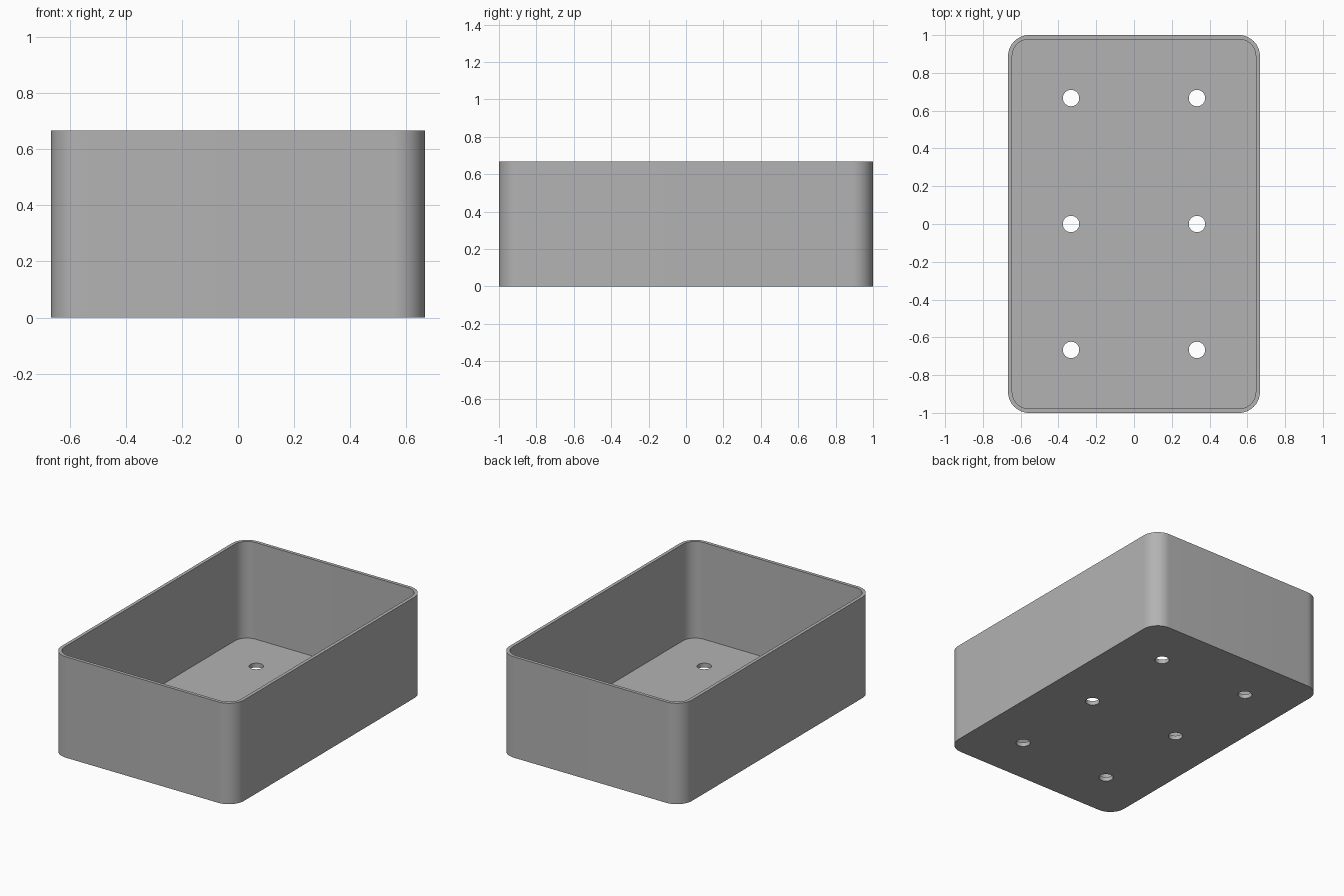
import bpy, bmesh, math

if "Cube" in bpy.data.objects:
    bpy.data.objects.remove(bpy.data.objects["Cube"], do_unlink=True)

WIDTH, LENGTH, HEIGHT = 4 / 3, 2.0, 2 / 3
WALL, FLOOR, RADIUS, HOLE_R = 0.022, 0.028, 0.111, 0.0435

grey = bpy.data.materials.new("Plain Grey")
grey.use_nodes = True
colour = (0.45, 0.45, 0.45, 1)
grey.diffuse_color = colour
grey.node_tree.nodes["Principled BSDF"].inputs["Base Color"].default_value = colour


def prism(name, outline, z0, z1):
    """Solid made by extruding a flat outline from z0 to z1."""
    bm = bmesh.new()
    base = bm.faces.new([bm.verts.new((x, y, z0)) for x, y in outline])
    top = bmesh.ops.extrude_face_region(bm, geom=[base])["geom"]
    verts = [v for v in top if isinstance(v, bmesh.types.BMVert)]
    bmesh.ops.translate(bm, verts=verts, vec=(0, 0, z1 - z0))
    bmesh.ops.recalc_face_normals(bm, faces=bm.faces)
    mesh = bpy.data.meshes.new(name)
    bm.to_mesh(mesh)
    bm.free()
    mesh.materials.append(grey)
    obj = bpy.data.objects.new(name, mesh)
    bpy.context.collection.objects.link(obj)
    return obj


def rounded_rect(w, l, r, steps=16):
    points = []
    for corner, (sx, sy) in enumerate([(1, 1), (-1, 1), (-1, -1), (1, -1)]):
        for i in range(steps + 1):
            a = (corner + i / steps) * math.pi / 2
            points.append((sx * (w / 2 - r) + r * math.cos(a),
                           sy * (l / 2 - r) + r * math.sin(a)))
    return points


def circle(cx, cy, r, steps=48):
    return [(cx + r * math.cos(math.tau * i / steps),
             cy + r * math.sin(math.tau * i / steps)) for i in range(steps)]


# Outer body of the planter box
box = prism("planter_box", rounded_rect(WIDTH, LENGTH, RADIUS), 0, HEIGHT)

# Hollow interior and six drainage holes
cutters = [prism("interior_cutter",
                 rounded_rect(WIDTH - 2 * WALL, LENGTH - 2 * WALL, RADIUS - WALL),
                 FLOOR, HEIGHT + 0.1)]
for x in (-1 / 3, 1 / 3):
    for y in (-2 / 3, 0, 2 / 3):
        cutters.append(prism("drain_hole_cutter", circle(x, y, HOLE_R), -0.1, 0.1))

bpy.ops.object.select_all(action="DESELECT")
bpy.context.view_layer.objects.active = box
box.select_set(True)
for cutter in cutters:
    cutter.hide_render = True
    mod = box.modifiers.new("Cut", "BOOLEAN")
    mod.operation = "DIFFERENCE"
    mod.solver = "EXACT"
    mod.object = cutter
    bpy.ops.object.modifier_apply(modifier=mod.name)
for cutter in cutters:
    bpy.data.objects.remove(cutter, do_unlink=True)

# Smooth rounded corners, crisp rims
bpy.ops.object.shade_smooth_by_angle(angle=math.radians(30))
